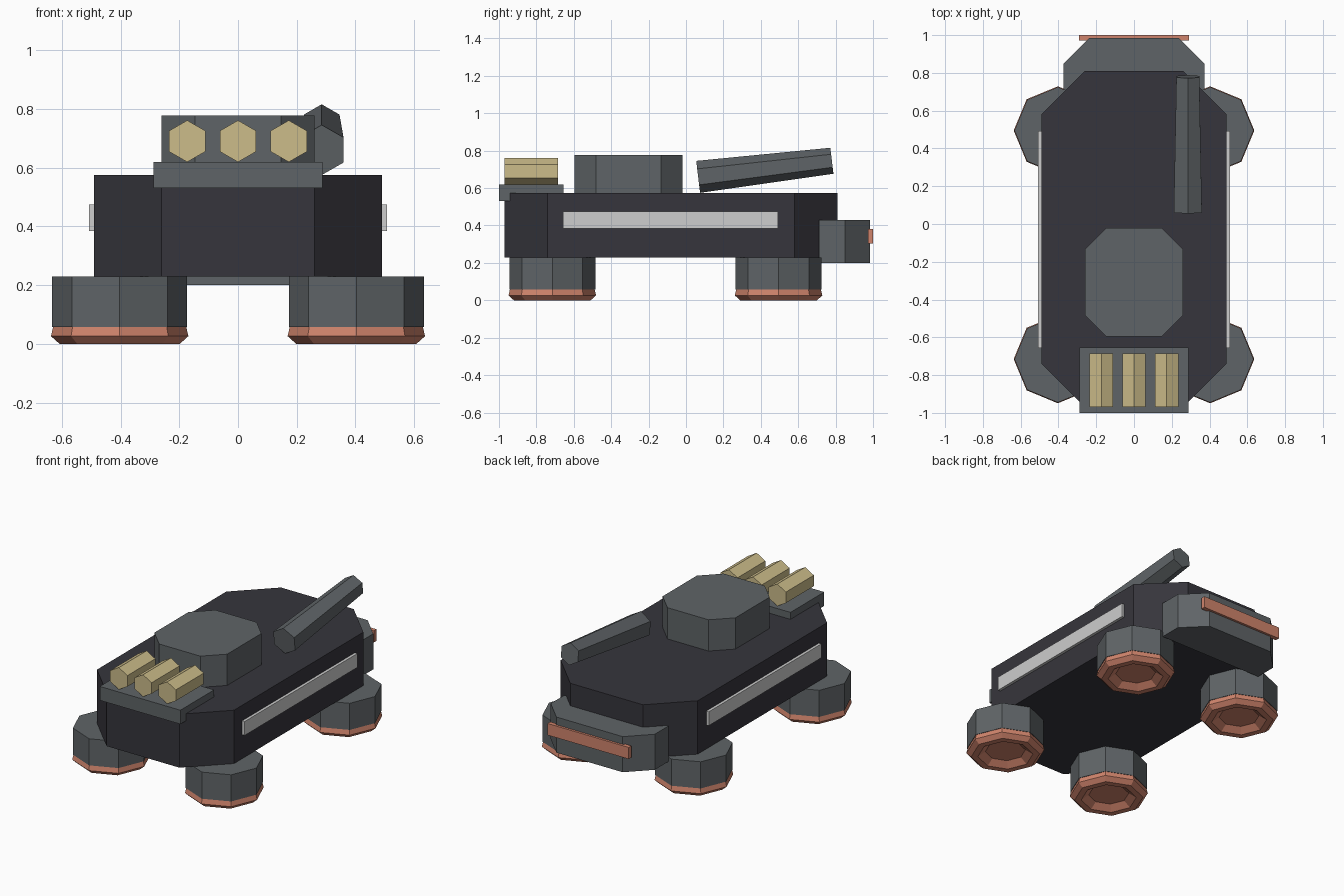
import bpy, bmesh, math
from mathutils import Matrix, Vector

cube = bpy.data.objects.get("Cube")
if cube:
    bpy.data.objects.remove(cube, do_unlink=True)


def material(name, r, g, b):
    """Flat material from 0-255 display colour."""
    lin = [((c / 255 + 0.055) / 1.055) ** 2.4 for c in (r, g, b)] + [1]
    m = bpy.data.materials.new(name)
    m.use_nodes = True
    m.diffuse_color = lin
    m.node_tree.nodes["Principled BSDF"].inputs["Base Color"].default_value = lin
    return m


DARK = material("dark hull", 54, 53, 60)
GREY = material("steel grey", 95, 100, 103)
GOLD = material("sand gold", 204, 188, 138)
COPPER = material("copper", 208, 132, 108)
PALE = material("pale light", 205, 205, 205)


def finish(name, bm, mat):
    bmesh.ops.recalc_face_normals(bm, faces=bm.faces)
    mesh = bpy.data.meshes.new(name)
    bm.to_mesh(mesh)
    bm.free()
    mesh.materials.append(mat)
    obj = bpy.data.objects.new(name, mesh)
    bpy.context.collection.objects.link(obj)
    return obj


def slab(name, mat, half_w, y0, y1, z0, z1, front_cut=0, back_cut=0, x=0):
    """Box with optional cut corners at its front and back."""
    right = []
    for y, cut, inward in ((y0, front_cut, 1), (y1, back_cut, -1)):
        pair = [(half_w - cut, y), (half_w, y + inward * cut)] if cut else [(half_w, y)]
        right += pair if inward == 1 else pair[::-1]
    outline = right + [(-px, py) for px, py in reversed(right)]
    bm = bmesh.new()
    face = bm.faces.new([bm.verts.new((x + px, py, z0)) for px, py in outline])
    new = bmesh.ops.extrude_face_region(bm, geom=[face])["geom"]
    bmesh.ops.translate(bm, vec=(0, 0, z1 - z0),
                        verts=[v for v in new if isinstance(v, bmesh.types.BMVert)])
    return finish(name, bm, mat)


def hex_tube(name, mat, start, end, r0, r1):
    """Six-sided tube along y/z with a corner pointing up."""
    start, end = Vector(start), Vector(end)
    axis = end - start
    bm = bmesh.new()
    bmesh.ops.create_cone(bm, cap_ends=True, segments=6, radius1=r0,
                          radius2=r1, depth=axis.length)
    pitch = math.atan2(axis.z, axis.y)
    bm.transform(Matrix.Translation((start + end) / 2)
                 @ Matrix.Rotation(pitch - math.pi / 2, 4, 'X'))
    return finish(name, bm, mat)


def lathe(name, mat, profile, x, y, sides=8):
    """Faceted turned shape about a vertical axis, capped at both ends."""
    bm = bmesh.new()
    rings = [[bm.verts.new((x + r * math.cos(math.tau * i / sides),
                            y + r * math.sin(math.tau * i / sides), z))
              for i in range(sides)] for r, z in profile]
    for a, b in zip(rings, rings[1:]):
        for i in range(sides):
            j = (i + 1) % sides
            bm.faces.new((a[i], a[j], b[j], b[i]))
    bm.faces.new(rings[0])
    bm.faces.new(rings[-1])
    return finish(name, bm, mat)


# Hull and turret
slab("hull", DARK, 0.49, -0.97, 0.81, 0.23, 0.575, 0.23, 0.23)
slab("turret", GREY, 0.26, -0.595, -0.02, 0.57, 0.777, 0.113, 0.113)

# Rear engine housing with its glow bar
slab("engine_housing", GREY, 0.372, 0.71, 0.985, 0.20, 0.43, 0, 0.135)
slab("engine_bar", COPPER, 0.29, 0.972, 1.0, 0.305, 0.38)

# Front launcher
slab("launcher_plate", GREY, 0.288, -1.0, -0.655, 0.53, 0.62)
for side, x in (("right", -0.173), ("middle", 0), ("left", 0.173)):
    hex_tube("launch_tube_" + side, GOLD, (x, -0.97, 0.69), (x, -0.685, 0.69), 0.071, 0.071)

# Raised barrel on the left of the deck
hex_tube("barrel", GREY, (0.285, 0.065, 0.66), (0.285, 0.78, 0.746), 0.086, 0.07)

# Side lights and hover pods
pod = [(0.23, 0.23), (0.23, 0.058)]
thruster = [(0.226, 0.06), (0.234, 0.026), (0.205, 0.0), (0.165, 0.0), (0.12, 0.032)]
for side, s in (("right", -1), ("left", 1)):
    slab("side_light_" + side, PALE, 0.01, -0.657, 0.493, 0.385, 0.475, x=s * 0.498)
    for end, y in (("front", -0.715), ("back", 0.495)):
        lathe(f"pod_{end}_{side}", GREY, pod, s * 0.403, y)
        lathe(f"thruster_{end}_{side}", COPPER, thruster, s * 0.403, y)
